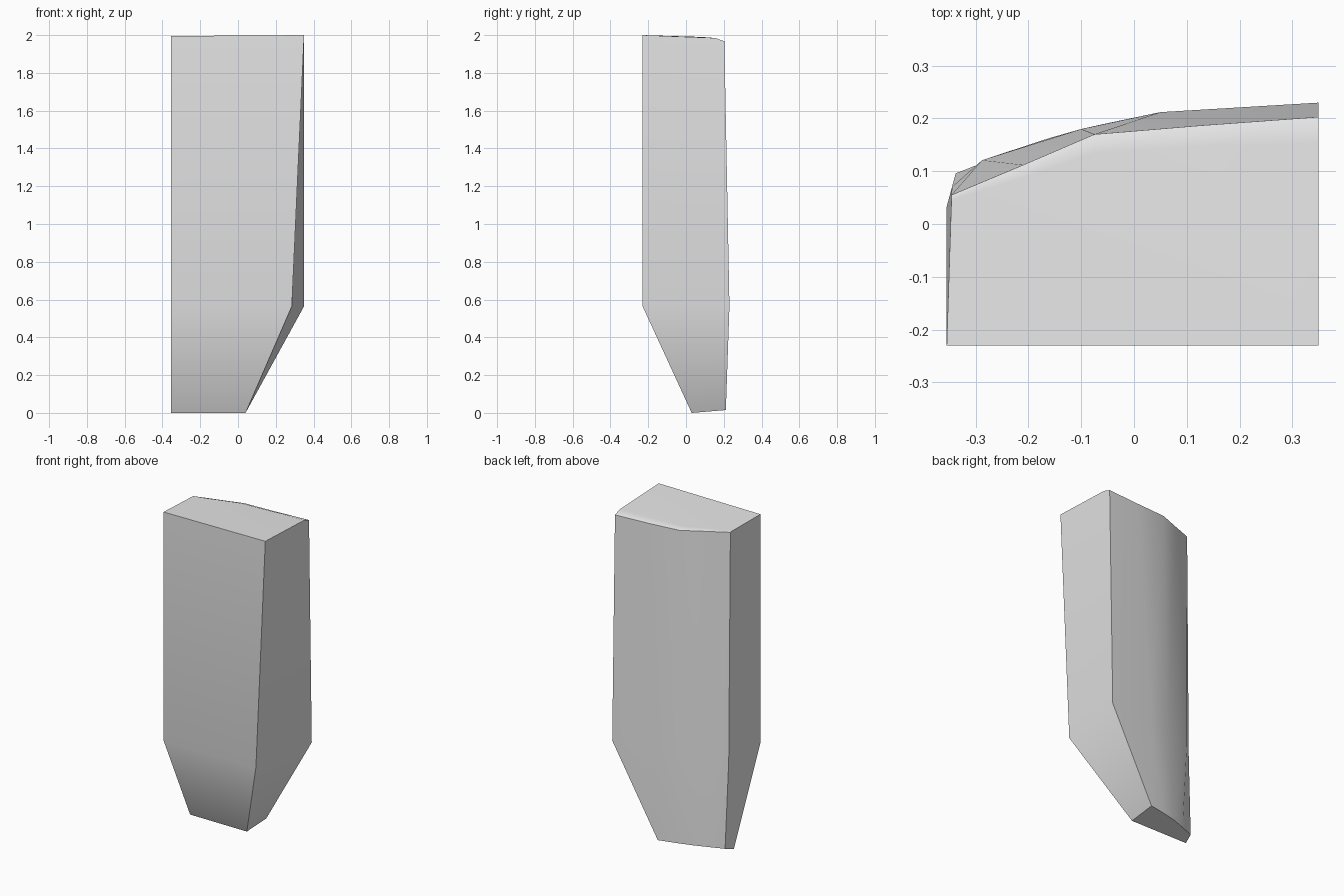
import bpy
import bmesh

cube = bpy.data.objects.get("Cube")
if cube:
    bpy.data.objects.remove(cube, do_unlink=True)

# Plain grey surface
grey = bpy.data.materials.new("light_grey")
grey.use_nodes = True
colour = (0.8, 0.8, 0.8, 1.0)
grey.diffuse_color = colour
grey.node_tree.nodes["Principled BSDF"].inputs["Base Color"].default_value = colour

# Cross-sections: front left, front right, then the curved back from right to left
foot = [(-0.355, 0.033, 0), (0.04, 0.03, 0),
        (0.048, 0.211, 0.015), (-0.06, 0.189, 0.018), (-0.16, 0.163, 0.02),
        (-0.25, 0.13, 0.02), (-0.338, 0.096, 0.02)]
knee = [(-0.355, -0.23, 0.565), (0.285, -0.23, 0.565),
        (0.35, 0.23, 0.565), (0.05, 0.212, 0.565), (-0.1, 0.18, 0.565),
        (-0.288, 0.121, 0.565), (-0.345, 0.07, 0.565)]
rim = [(-0.355, -0.23, 1.995), (0.35, -0.23, 2.0),
       (0.35, 0.203, 1.968), (0.13, 0.187, 1.968), (-0.075, 0.17, 1.972),
       (-0.21, 0.112, 1.98), (-0.346, 0.055, 1.988)]

# Slight chamfer along the back of the top
chamfer = [0.05, 0.04, 0.035, 0.025, 0.01]
crown = rim[:2] + [(x, y - c, 1.985 + 0.005 * (x < -0.2))
                   for (x, y, z), c in zip(rim[2:], chamfer)]

# Loft the sections and cap both ends
bm = bmesh.new()
rings = [[bm.verts.new(p) for p in ring] for ring in (foot, knee, rim, crown)]
for low, high in zip(rings, rings[1:]):
    for i in range(len(low)):
        j = (i + 1) % len(low)
        bm.faces.new((low[i], low[j], high[j], high[i]))
bm.faces.new(rings[0][::-1])
bm.faces.new(rings[-1])
bmesh.ops.remove_doubles(bm, verts=bm.verts, dist=0.0005)
bmesh.ops.recalc_face_normals(bm, faces=bm.faces)

mesh = bpy.data.meshes.new("tapered_block")
bm.to_mesh(mesh)
bm.free()
mesh.materials.append(grey)
block = bpy.data.objects.new("tapered_block", mesh)
bpy.context.collection.objects.link(block)

# Smooth the gentle bends, keep the corners crisp
bpy.ops.object.select_all(action='DESELECT')
block.select_set(True)
bpy.context.view_layer.objects.active = block
bpy.ops.object.shade_smooth_by_angle(angle=0.66)
weighted = block.modifiers.new("weighted_normals", 'WEIGHTED_NORMAL')
weighted.keep_sharp = True
